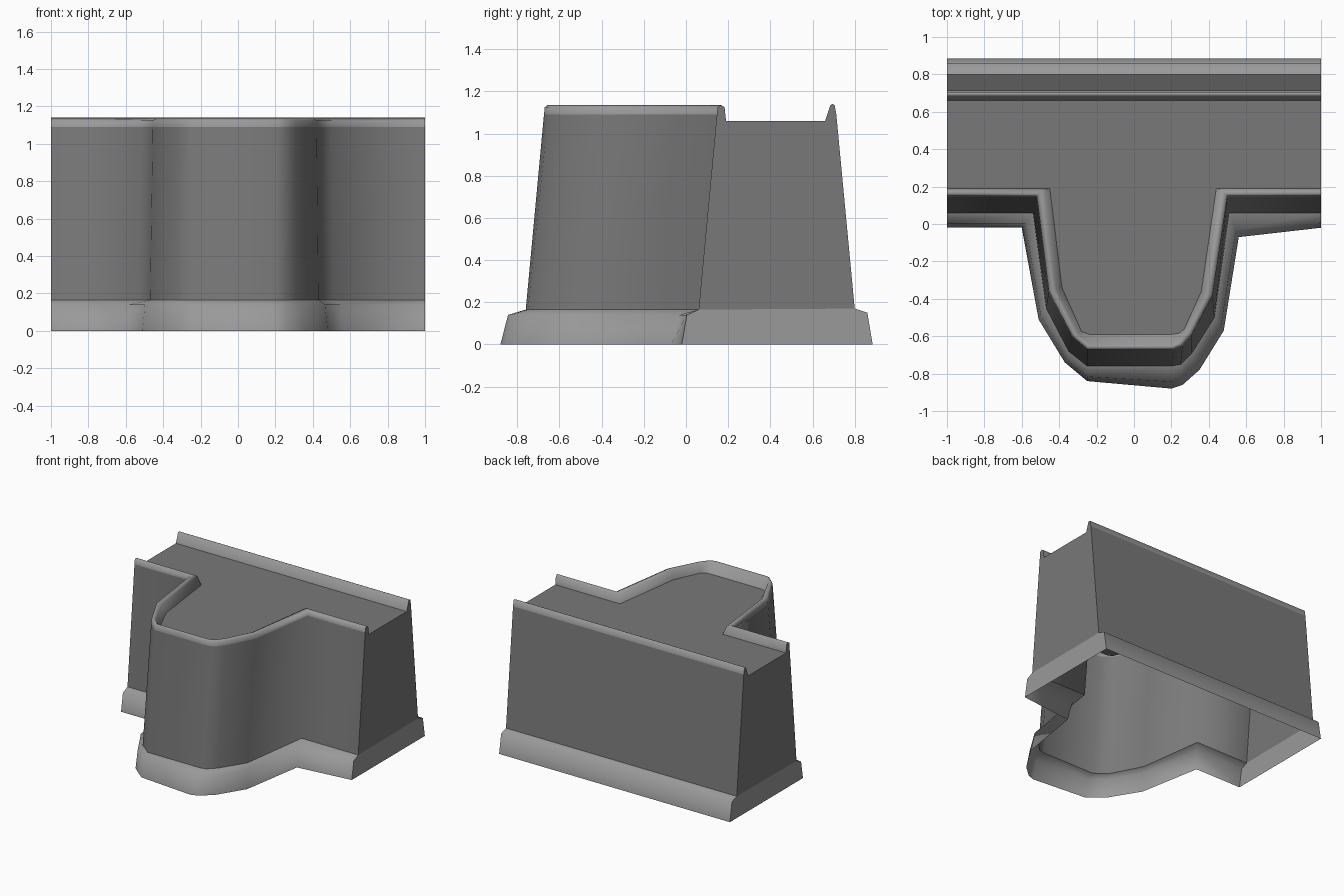
import bpy, bmesh, math
from mathutils import Vector, Matrix
from mathutils.bvhtree import BVHTree

if "Cube" in bpy.data.objects:
    bpy.data.objects.remove(bpy.data.objects["Cube"])

# Plan outlines of the front wall with its bastion, left to right
BOTTOM = [(-1, -.02), (-.6, -.02), (-.51, -.51), (-.37, -.74), (-.25, -.84), (.2, -.88),
          (.26, -.86), (.35, -.78), (.48, -.57), (.56, -.07), (1, -.02)]
FOOT = [(-1, .06), (-.54, .06), (-.47, -.45), (-.35, -.68), (-.25, -.76), (.2, -.76),
        (.25, -.75), (.31, -.69), (.43, -.5), (.51, .06), (1, .06)]
TOP = [(-1, .15), (-.52, .15), (-.455, -.36), (-.33, -.6), (-.25, -.67), (.21, -.67),
       (.26, -.65), (.31, -.59), (.42, -.38), (.5, .15), (1, .15)]
RIM = [(-1, .183), (-.48, .183), (-.415, -.35), (-.3, -.59), (-.24, -.645), (.2, -.645),
       (.235, -.63), (.28, -.57), (.38, -.37), (.46, .183), (1, .183)]
FLOOR = [(-1, .19), (-.45, .19), (-.385, -.34), (-.28, -.575), (-.24, -.59), (.2, -.59),
         (.24, -.585), (.27, -.56), (.36, -.36), (.44, .19), (1, .19)]


def material(name, v):
    m = bpy.data.materials.new(name)
    m.diffuse_color = (v, v, v, 1)
    m.use_nodes = True
    m.node_tree.nodes["Principled BSDF"].inputs["Base Color"].default_value = m.diffuse_color
    return m


DARK = material("dark_stone", .19)
LIGHT = material("light_stone", .32)


def mix(a, b, t):
    return [tuple(p + (q - p) * t for p, q in zip(u, v)) for u, v in zip(a, b)]


def straight(y):
    return [(x, y) for x in (-1, -.5, 0, .5, 1)]


def strip(bm, rows, flip=False):
    """Loft open rows of (plan, z), facing -y, or +y when flipped."""
    vs = [[bm.verts.new((x, y, z)) for x, y in plan] for plan, z in rows]
    for a, b in zip(vs, vs[1:]):
        for i in range(len(a) - 1):
            q = (a[i], a[i + 1], b[i + 1], b[i])
            bm.faces.new(q[::-1] if flip else q)


def finish(bm, name, mat, angle):
    me = bpy.data.meshes.new(name)
    bm.to_mesh(me)
    bm.free()
    me.materials.append(mat)
    ob = bpy.data.objects.new(name, me)
    bpy.context.collection.objects.link(ob)
    bpy.ops.object.select_all(action='DESELECT')
    ob.select_set(True)
    bpy.context.view_layer.objects.active = ob
    bpy.ops.object.shade_smooth_by_angle(angle=math.radians(angle))


def ends(bm, front, back):
    """Close a section at x = -1 and x = 1 with separate flat faces."""
    for e in (0, -1):
        prof = [(*p[e], z) for p, z in front] + [(*p[e], z) for p, z in back[::-1]]
        f = bm.faces.new([bm.verts.new(v) for v in prof])
        f.normal_update()
        if f.normal.x * prof[0][0] < 0:
            f.normal_flip()
        bmesh.ops.triangulate(bm, faces=[f])


FRONT = [(BOTTOM, 0), (mix(BOTTOM, FOOT, .3), .14), (FOOT, .165),
         (mix(FOOT, TOP, .96), 1.09), (TOP, 1.125), (mix(TOP, RIM, .5), 1.135),
         (RIM, 1.125), (FLOOR, 1.06)]
BACK = [(straight(.885), 0), (straight(.86), .15), (straight(.8), .17),
        (straight(.713), 1.09), (straight(.705), 1.135), (straight(.695), 1.14),
        (straight(.685), 1.135), (straight(.66), 1.06)]

# Flared base
bm = bmesh.new()
strip(bm, FRONT[:3])
strip(bm, BACK[:3], True)
ends(bm, FRONT[:3], BACK[:3])
finish(bm, "flared_base", LIGHT, 89)

# Leaning walls with flat ends
bm = bmesh.new()
strip(bm, FRONT[2:4])
strip(bm, BACK[2:4], True)
tree = BVHTree.FromBMesh(bm)
ends(bm, FRONT[2:], BACK[2:])
finish(bm, "wall", DARK, 89)

# Rounded parapet lips
bm = bmesh.new()
strip(bm, FRONT[3:])
strip(bm, BACK[3:], True)
finish(bm, "parapet", LIGHT, 89)

# Walkway floor
bm = bmesh.new()
bm.faces.new([bm.verts.new((x, y, 1.06)) for x, y in FLOOR + straight(.66)[::-1]])
finish(bm, "walkway", DARK, 30)

# Loose bricks: (position along the face, height), grouped by facing side
BRICKS = {
    (0, -1): [(-.79, .9), (-.64, .73), (-.89, .61), (-.33, .42), (.19, .38),
              (.58, .71), (.85, .94), (.64, .39)],
    (1, 0): [(-.47, .81), (-.15, .87), (-.18, .72), (-.03, .57), (-.52, .37), (-.21, .37)],
    (-1, 0): [(-.2, .87), (0, .3)],
    (0, 1): [(.78, .885), (.88, .6), (.63, .72), (.27, .67), (-.02, .97), (.16, .55),
             (-.28, .81), (.52, .3), (-.2, .39), (-.57, .7), (-.86, .935), (-.64, .37)],
}
bm = bmesh.new()
for (dx, dy), spots in BRICKS.items():
    out = Vector((dx, dy, 0))
    for s, z in spots:
        # side rays start near the bastion, front and back rays start outside
        start = Vector((s, 2 * dy, z)) if dy else Vector((.9 * dx, s, z))
        hit, n, _, _ = tree.ray_cast(start, -out)
        if hit is None:
            continue
        if n.dot(out) < 0:
            n = -n
        side = Vector((0, 0, 1)).cross(n).normalized()
        rot = Matrix((side, n, side.cross(n))).transposed().to_4x4()
        bmesh.ops.create_cube(bm, size=1, matrix=Matrix.Translation(hit - n * .004) @ rot
                              @ Matrix.Diagonal((.068, .042, .052, 1)))
bmesh.ops.recalc_face_normals(bm, faces=bm.faces)
bmesh.ops.bevel(bm, geom=bm.edges[:], offset=.008, segments=1, affect='EDGES')
finish(bm, "loose_bricks", LIGHT, 89)
